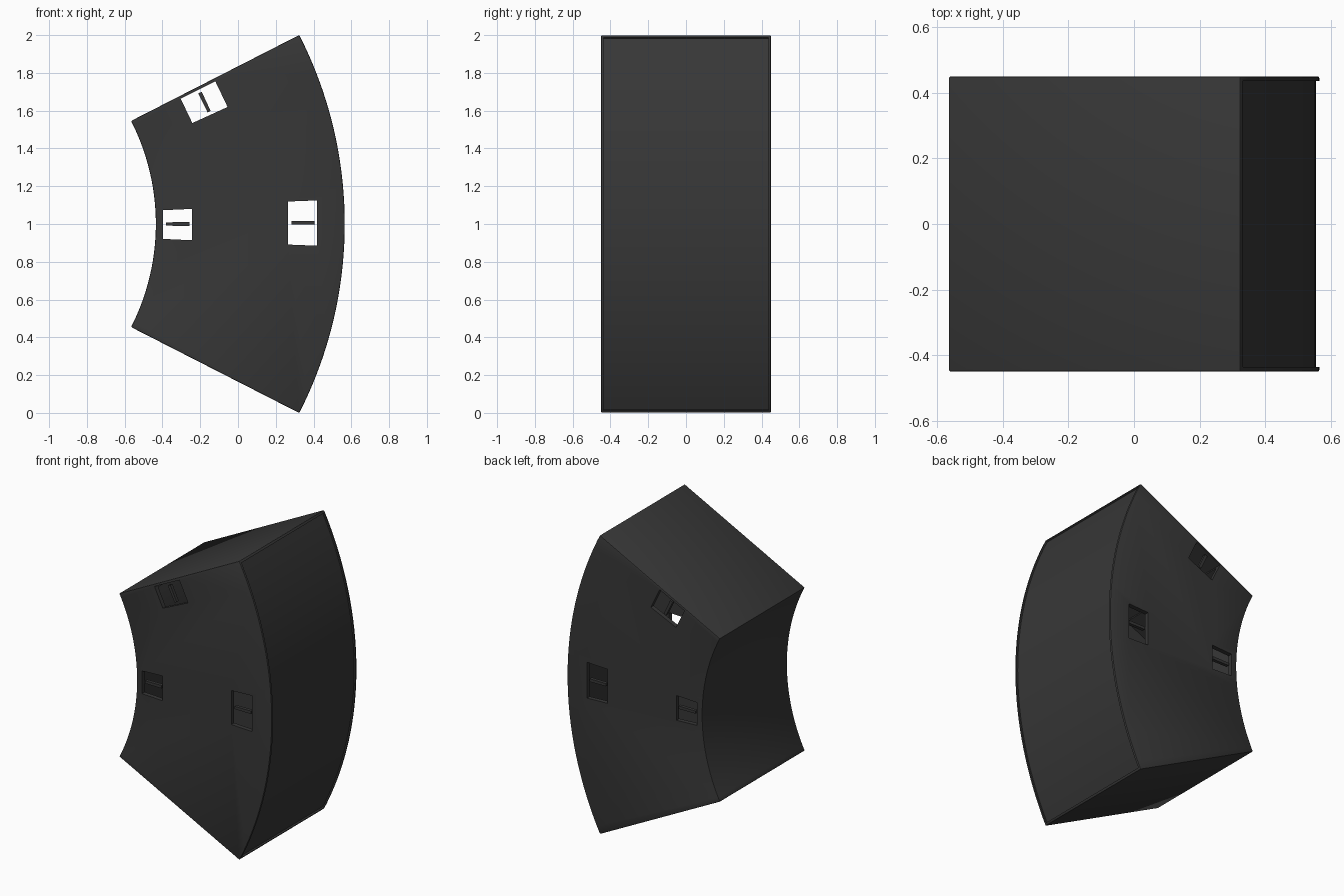
import bpy, bmesh, math
from mathutils import Vector

if "Cube" in bpy.data.objects:
    bpy.data.objects.remove(bpy.data.objects["Cube"])

CX, CZ = -1.635, 1.0          # centre of the arcs
R_IN, R_OUT = 1.2, 2.2
HALF = math.radians(27.05)
DEPTH = 0.45
WALL = 0.03

mat = bpy.data.materials.new("charcoal")
mat.diffuse_color = (0.038, 0.038, 0.038, 1)
mat.use_nodes = True
mat.node_tree.nodes["Principled BSDF"].inputs["Base Color"].default_value = mat.diffuse_color


def prism(name, pts, y0, y1):
    """Extrude an x/z outline from y0 to y1."""
    bm = bmesh.new()
    face = bm.faces.new([bm.verts.new((x, y0, z)) for x, z in pts])
    ext = bmesh.ops.extrude_face_region(bm, geom=[face])
    verts = [v for v in ext["geom"] if isinstance(v, bmesh.types.BMVert)]
    bmesh.ops.translate(bm, verts=verts, vec=(0, y1 - y0, 0))
    bmesh.ops.recalc_face_normals(bm, faces=bm.faces)
    me = bpy.data.meshes.new(name)
    bm.to_mesh(me)
    bm.free()
    ob = bpy.data.objects.new(name, me)
    bpy.context.collection.objects.link(ob)
    me.materials.append(mat)
    return ob


def arc(r, a, inset=0.0, n=40):
    """Points from -a to +a; inset moves the straight ends inward."""
    a -= math.asin(inset / r)
    return [(CX + r * math.cos(-a + 2 * a * i / n),
             CZ + r * math.sin(-a + 2 * a * i / n)) for i in range(n + 1)]


def sector(name, r0, r1, inset, d):
    return prism(name, arc(r0, HALF, inset) + arc(r1, HALF, inset)[::-1], -d, d)


def quad(cx, cz, length, w0, w1, deg):
    """Trapezoid with its length along direction deg."""
    u = Vector((math.cos(math.radians(deg)), math.sin(math.radians(deg))))
    v = Vector((-u.y, u.x))
    c, h = Vector((cx, cz)), length / 2
    return [tuple(c + u * s * h + v * t * w / 2)
            for s, t, w in ((-1, -1, w0), (1, -1, w1), (1, 1, w1), (-1, 1, w0))]


# Curved wedge shell
body = sector("curved_shell", R_IN, R_OUT, 0, DEPTH)
bev = body.modifiers.new("edge", "BEVEL")
bev.width, bev.segments, bev.limit_method = 0.006, 2, "ANGLE"
bev.angle_limit = math.radians(40)

# Cutters: hollow interior, shallow outer face recess, hand openings
cutters = [sector("interior", R_IN + WALL, R_OUT - WALL, WALL, DEPTH - WALL),
           sector("outer_recess", R_OUT - 0.010, R_OUT + 0.1, 0.016, DEPTH - 0.014)]
openings = [(-0.32, 0.997, 0.152, 0.152, 0.166, 0),
            (0.342, 1.005, 0.153, 0.228, 0.24, 0),
            (-0.18, 1.643, 0.205, 0.143, 0.15, 25.5)]
for o in openings:
    cutters.append(prism("opening", quad(*o), -0.6, 0.6))
for c in cutters:
    c.hide_render = True
    m = body.modifiers.new("cut", "BOOLEAN")
    m.operation, m.solver, m.object = "DIFFERENCE", "EXACT", c

# Bake the cuts, then drop the cutters
deps = bpy.context.evaluated_depsgraph_get()
baked = bpy.data.meshes.new_from_object(body.evaluated_get(deps))
body.modifiers.clear()
body.data = baked
for c in cutters:
    bpy.data.objects.remove(c)
baked.materials.clear()
baked.materials.append(mat)
for p in baked.polygons:
    p.material_index = 0

# Grip bars just inside each opening, both sides
bars = [(-0.318, 1.0, 0.125, 0), (0.345, 1.006, 0.122, 0), (-0.177, 1.645, 0.112, 115.5)]
for x, z, length, deg in bars:
    for s in (-1, 1):
        prism("grip_bar", quad(x, z, length, 0.018, 0.02, deg),
              s * (DEPTH - 0.03), s * (DEPTH - 0.008))

# Smooth curved walls, sharp edges
bpy.ops.object.select_all(action="DESELECT")
body.select_set(True)
bpy.context.view_layer.objects.active = body
bpy.ops.object.shade_smooth_by_angle(angle=math.radians(30))
